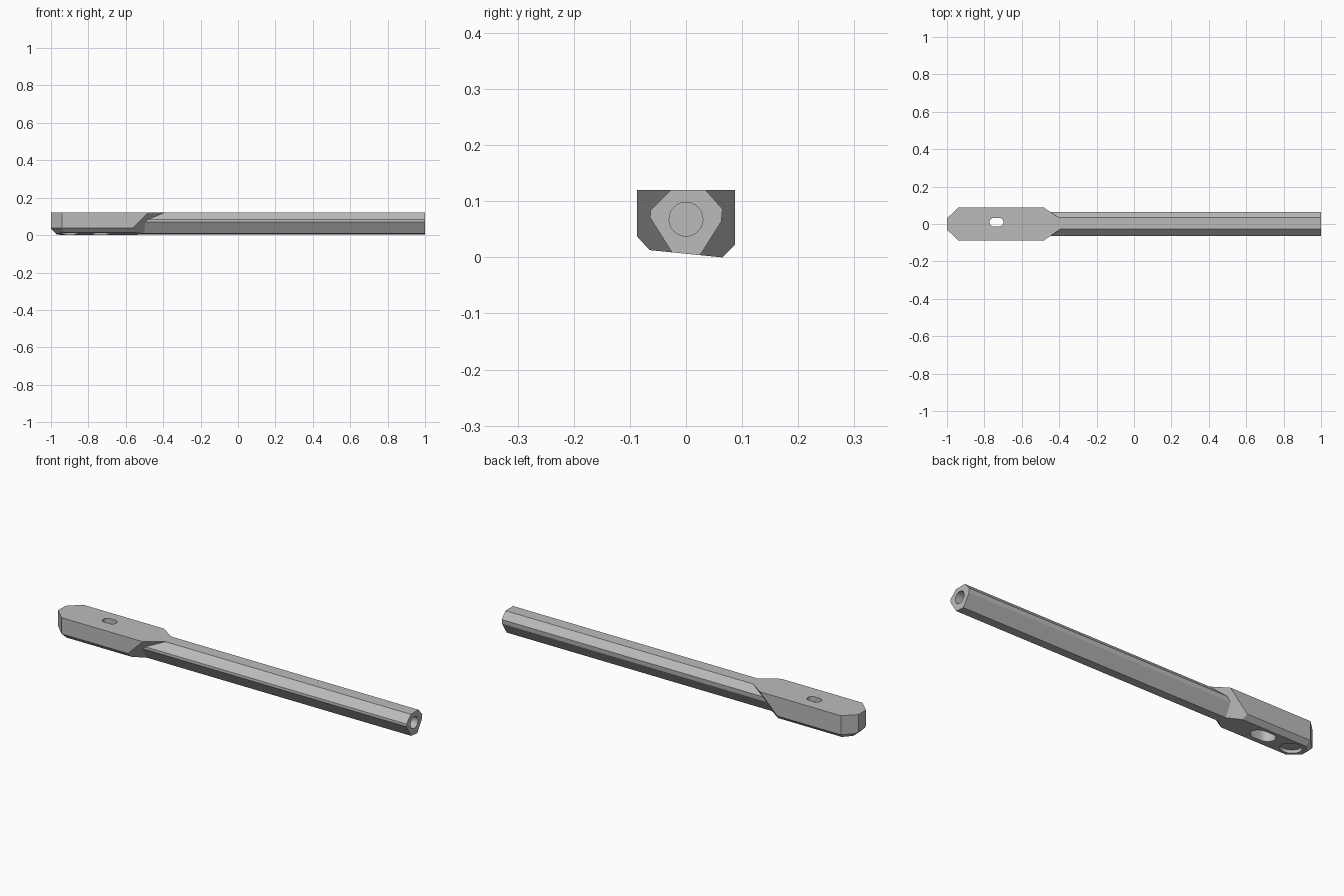
import bpy, bmesh, math
from mathutils import Vector, Matrix

if "Cube" in bpy.data.objects:
    bpy.data.objects.remove(bpy.data.objects["Cube"])

TOP, HALF = 0.12, 0.087

grey = bpy.data.materials.new("plain grey")
grey.use_nodes = True
tone = (0.5, 0.5, 0.5, 1)
grey.diffuse_color = tone
grey.node_tree.nodes["Principled BSDF"].inputs["Base Color"].default_value = tone


def finish(bm, name):
    bmesh.ops.recalc_face_normals(bm, faces=bm.faces)
    mesh = bpy.data.meshes.new(name)
    bm.to_mesh(mesh)
    bm.free()
    mesh.materials.append(grey)
    obj = bpy.data.objects.new(name, mesh)
    bpy.context.collection.objects.link(obj)
    return obj


def prism(name, outline, depth):
    """Extrude a closed 3D outline along a vector."""
    bm = bmesh.new()
    face = bm.faces.new([bm.verts.new(p) for p in outline])
    grown = bmesh.ops.extrude_face_region(bm, geom=[face], use_keep_orig=True)
    moved = [v for v in grown["geom"] if isinstance(v, bmesh.types.BMVert)]
    bmesh.ops.translate(bm, verts=moved, vec=depth)
    return finish(bm, name)


def slot(name, x, y, rx, ry, z0, z1):
    """Upright stadium-shaped cutter."""
    pts = []
    for i in range(48):
        a = 2 * math.pi * (i + 0.5) / 48
        shift = math.copysign(rx - ry, math.cos(a))
        pts.append((x + shift + ry * math.cos(a), y + ry * math.sin(a), z0))
    return prism(name, pts, (0, 0, z1 - z0))


def combine(target, other, operation):
    mod = target.modifiers.new("join", "BOOLEAN")
    mod.operation, mod.solver, mod.object = operation, "EXACT", other
    graph = bpy.context.evaluated_depsgraph_get()
    mesh = bpy.data.meshes.new_from_object(target.evaluated_get(graph))
    target.modifiers.clear()
    target.data = mesh
    bpy.data.objects.remove(other)


# Handle block: a box trimmed by planes (point, outward normal)
planes = [
    ((0, 0, 0.0065), (0, -0.1, -1)),               # tilted underside
    ((0, -HALF, 0.037), (0, -0.024, -0.022)),      # front lower bevel
    ((0, HALF, 0.022), (0, 1, -1)),                # rear lower bevel
    ((-1, 0, 0.033), (-1, 0, -1)),                 # tip lower bevel
]
for side, low in ((-1, 0.037), (1, 0.022)):
    planes += [
        ((-0.94, side * HALF, 0), (-0.057, side * 0.06, 0)),            # tip corner
        ((-0.94, side * HALF, low), (-0.7, side * 0.7, -1)),            # tip corner bevel
        ((-0.48, side * HALF, TOP), (0.062, side * 0.09, -0.062)),      # shoulder
    ]
bm = bmesh.new()
bmesh.ops.create_cube(bm, size=1)
bmesh.ops.transform(bm, verts=bm.verts, matrix=Matrix.Translation((-0.65, 0, TOP / 2 - 0.02))
                    @ Matrix.Diagonal((0.7, 2 * HALF, TOP + 0.04, 1)))
for point, normal in planes:
    cut = bmesh.ops.bisect_plane(bm, geom=bm.verts[:] + bm.edges[:] + bm.faces[:], dist=1e-6,
                                 plane_co=point, plane_no=Vector(normal).normalized(),
                                 clear_outer=True)
    edges = [e for e in cut["geom_cut"] if isinstance(e, bmesh.types.BMEdge)]
    bmesh.ops.holes_fill(bm, edges=edges)
body = finish(bm, "handle_and_shaft")

# Faceted shaft running out of the block
section = [(-0.027, TOP), (0.035, TOP), (0.065, 0.086), (0.063, 0.064),
           (0.025, 0.004), (-0.025, 0.009), (-0.064, 0.071), (-0.063, 0.084)]
shaft = prism("shaft", [(-0.6, y, z) for y, z in section], (1.6, 0, 0))
combine(body, shaft, "UNION")

# Blind bore in the shaft end
ring = [2 * math.pi * i / 40 for i in range(40)]
bore = prism("bore", [(0.8, 0.03 * math.cos(a), 0.068 + 0.03 * math.sin(a)) for a in ring],
             (0.3, 0, 0))
combine(body, bore, "DIFFERENCE")

# Wide pocket below, narrow slot through the top
combine(body, slot("pocket", -0.735, 0.005, 0.062, 0.042, -0.05, 0.095), "DIFFERENCE")
combine(body, slot("slot", -0.735, 0.01, 0.037, 0.023, 0.05, 0.2), "DIFFERENCE")

# Shallow round recess under the tip, square to the tilted underside
recess = slot("recess", 0, 0, 0.05, 0.05, -0.05, 0.016)
recess.matrix_world = Matrix.Translation((-0.9, 0, 0.0065)) @ Matrix.Rotation(-0.1, 4, "X")
bpy.context.view_layer.update()
combine(body, recess, "DIFFERENCE")

bpy.ops.object.select_all(action="DESELECT")
body.select_set(True)
bpy.context.view_layer.objects.active = body
bpy.ops.object.shade_smooth_by_angle(angle=math.radians(15))
